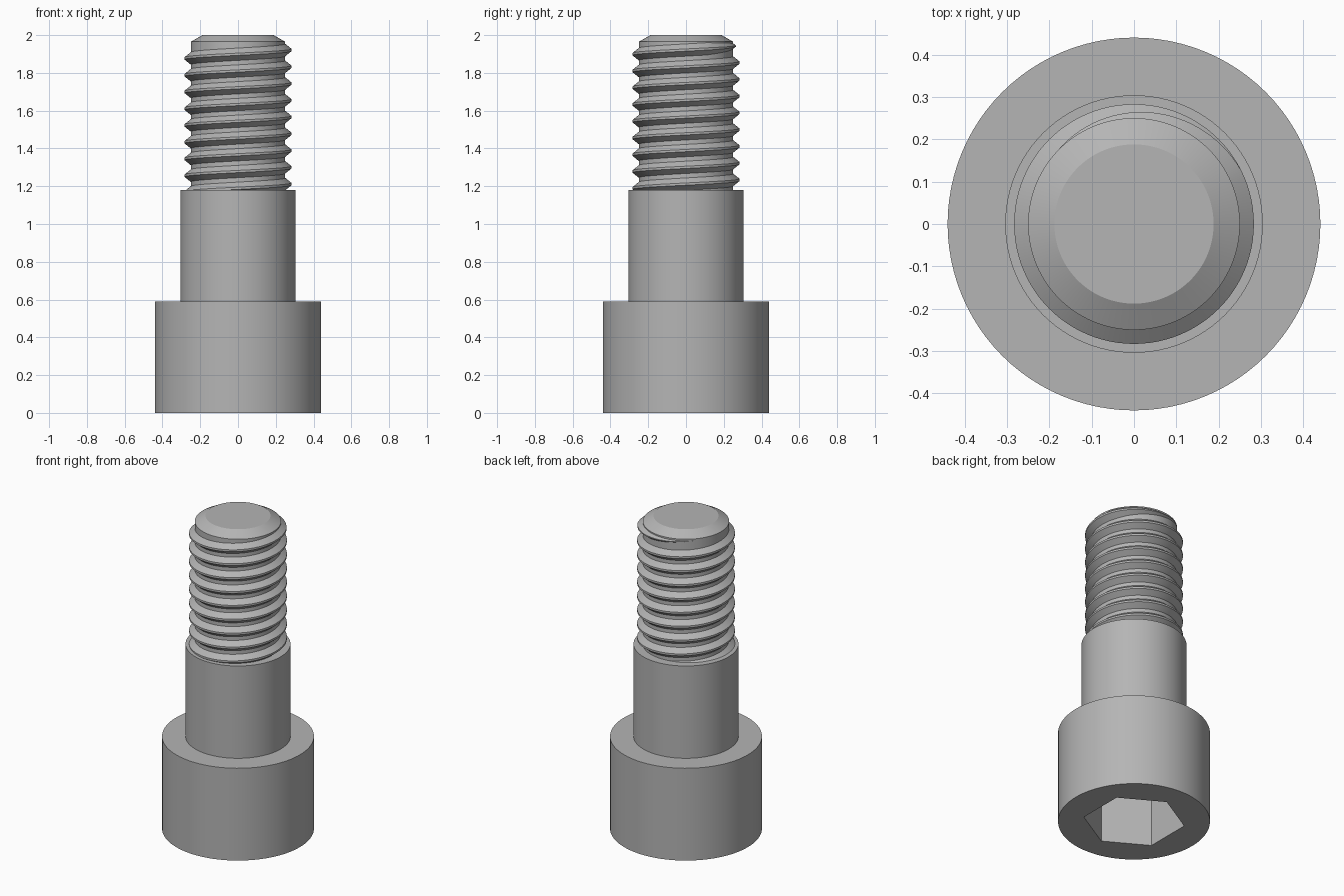
import bpy, bmesh
from math import sin, cos, pi, radians, floor

cube = bpy.data.objects.get("Cube")
if cube:
    bpy.data.objects.remove(cube)

SEGMENTS = 96
HEAD_R, SHOULDER_R, CORE_R, CREST_R = 0.44, 0.304, 0.25, 0.283
HEAD_TOP, SHOULDER_TOP, TIP = 0.59, 1.18, 2.0
SOCKET_R, SOCKET_DEPTH = 0.295, 0.34
PITCH = 0.0887

steel = bpy.data.materials.new("grey steel")
steel.use_nodes = True
color = (0.46, 0.46, 0.46, 1)
steel.diffuse_color = color
steel.node_tree.nodes["Principled BSDF"].inputs["Base Color"].default_value = color


def finish(name, bm):
    bmesh.ops.recalc_face_normals(bm, faces=bm.faces)
    mesh = bpy.data.meshes.new(name)
    bm.to_mesh(mesh)
    bm.free()
    mesh.materials.append(steel)
    obj = bpy.data.objects.new(name, mesh)
    bpy.context.collection.objects.link(obj)
    bpy.ops.object.select_all(action='DESELECT')
    obj.select_set(True)
    bpy.context.view_layer.objects.active = obj
    bpy.ops.object.shade_smooth_by_angle(angle=radians(25))
    return obj


def circle(a):
    return 1


def hexagon(a):
    # corner distance 1, with corners at odd multiples of 30 degrees
    step = pi / 3
    off = (a - pi / 6) - step * floor((a - pi / 6) / step)
    return cos(pi / 6) / cos(off - pi / 6)


def lathe(name, rings):
    """Join rings of (radius, height, outline); radius 0 closes an end."""
    bm = bmesh.new()
    loops = []
    for r, z, outline in rings:
        if r == 0:
            loops.append([bm.verts.new((0, 0, z))] * SEGMENTS)
            continue
        angles = [2 * pi * i / SEGMENTS for i in range(SEGMENTS)]
        loops.append([bm.verts.new((r * outline(a) * cos(a), r * outline(a) * sin(a), z))
                      for a in angles])
    for low, high in zip(loops, loops[1:]):
        for i in range(SEGMENTS):
            j = (i + 1) % SEGMENTS
            corners = list(dict.fromkeys((low[i], low[j], high[j], high[i])))
            bm.faces.new(corners)
    return finish(name, bm)


# Socket head with hexagonal recess in its underside
lathe("socket_head", [
    (0, SOCKET_DEPTH, circle), (SOCKET_R, SOCKET_DEPTH, hexagon), (SOCKET_R, 0, hexagon),
    (HEAD_R, 0, circle), (HEAD_R, HEAD_TOP, circle), (SHOULDER_R, HEAD_TOP, circle)])

# Plain shoulder
lathe("shoulder", [
    (SHOULDER_R, HEAD_TOP, circle), (SHOULDER_R, SHOULDER_TOP, circle),
    (CORE_R, SHOULDER_TOP, circle)])

# Threaded shank core with chamfered tip
lathe("shank_core", [
    (CORE_R, SHOULDER_TOP, circle), (CORE_R, TIP - 0.035, circle),
    (0.188, TIP, circle), (0, TIP, circle)])

# Right-handed helical thread that fades out below the tip
bm = bmesh.new()
end, fade = radians(135), radians(110)
steps = int(9.2 * SEGMENTS)
sections = []
for k in range(steps + 1):
    a = end - (steps - k) * 2 * pi / SEGMENTS
    z = 1.921 + PITCH * a / (2 * pi)
    f = min(1, (end - a) / fade + 0.01)
    root, crest = 0.035 * f, 0.006 * f
    top_r = CORE_R + (CREST_R - CORE_R) * f
    profile = [(CORE_R - 0.003, -root), (top_r, -crest), (top_r, crest), (CORE_R - 0.003, root)]
    sections.append([bm.verts.new((r * cos(a), r * sin(a), z + dz)) for r, dz in profile])
for s, t in zip(sections, sections[1:]):
    for i in range(4):
        j = (i + 1) % 4
        bm.faces.new((s[i], s[j], t[j], t[i]))
bm.faces.new(sections[0])
bm.faces.new(sections[-1])
finish("helical_thread", bm)
